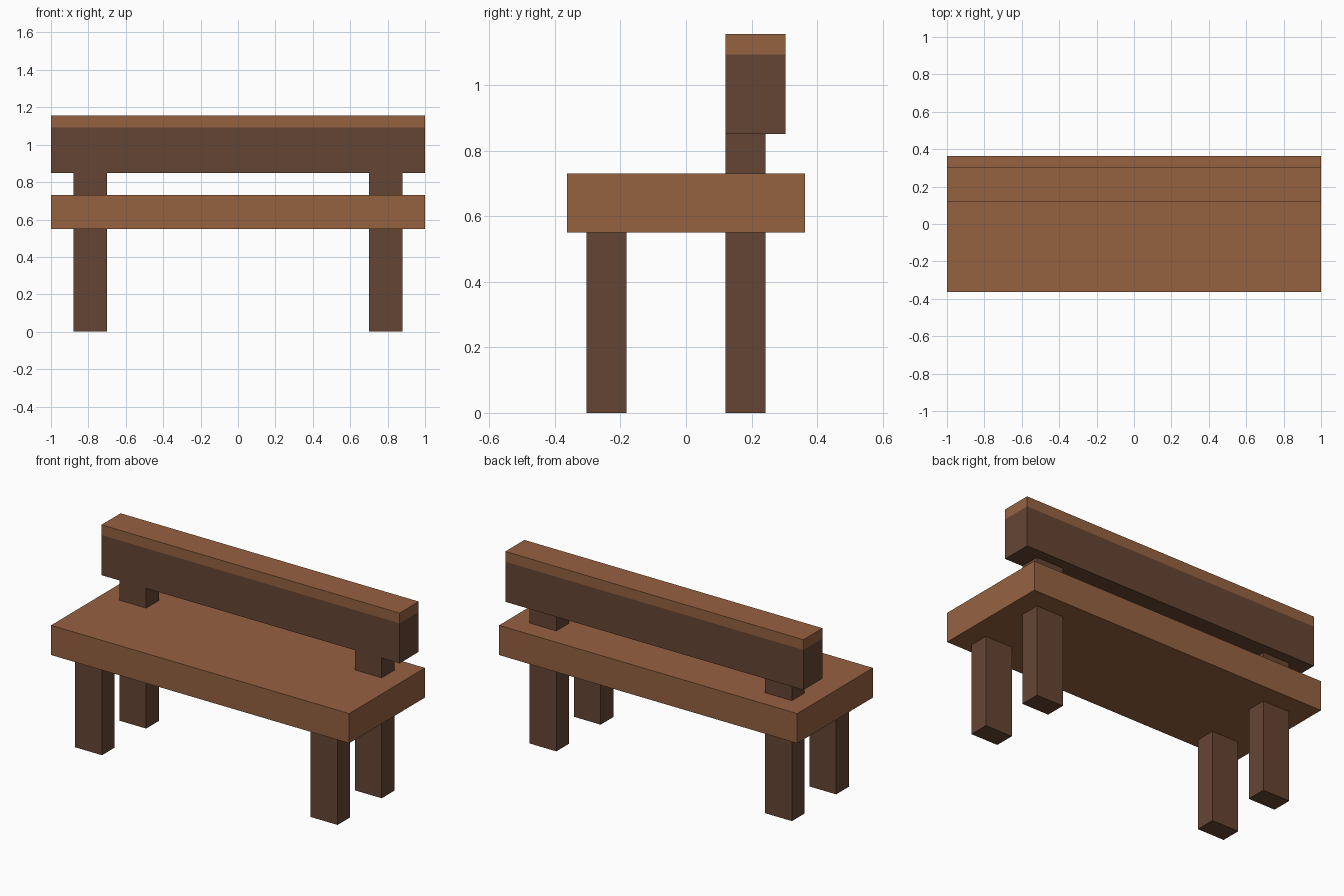
import bpy
import bmesh
from mathutils import Vector

if "Cube" in bpy.data.objects:
    bpy.data.objects.remove(bpy.data.objects["Cube"], do_unlink=True)


def make_material(name, rgb):
    mat = bpy.data.materials.new(name)
    mat.use_nodes = True
    color = (*rgb, 1.0)
    mat.diffuse_color = color
    mat.node_tree.nodes["Principled BSDF"].inputs["Base Color"].default_value = color
    return mat


light_wood = make_material("light_wood", (0.305, 0.122, 0.053))
dark_wood = make_material("dark_wood", (0.130, 0.060, 0.034))


def box(name, low, high, materials, split_z=None):
    """Box between two corners; faces above split_z take the second material."""
    low, high = Vector(low), Vector(high)
    center = (low + high) / 2
    size = high - low
    bm = bmesh.new()
    bmesh.ops.create_cube(bm, size=1)
    bmesh.ops.scale(bm, vec=size, verts=bm.verts)
    if split_z is not None:
        cut = split_z - center.z
        bmesh.ops.bisect_plane(bm, geom=bm.verts[:] + bm.edges[:] + bm.faces[:],
                               plane_co=(0, 0, cut), plane_no=(0, 0, 1))
        for face in bm.faces:
            face.material_index = int(face.calc_center_median().z > cut)
    mesh = bpy.data.meshes.new(name)
    bm.to_mesh(mesh)
    bm.free()
    for mat in materials:
        mesh.materials.append(mat)
    obj = bpy.data.objects.new(name, mesh)
    obj.location = center
    bpy.context.collection.objects.link(obj)
    return obj


SEAT_BOTTOM, SEAT_TOP = 0.55, 0.73
BACK_BOTTOM, BACK_TOP = 0.85, 1.155
POST_FRONT = 0.12

# Seat slab
box("seat", (-1, -0.3625, SEAT_BOTTOM), (1, 0.3625, SEAT_TOP), [light_wood])

# Backrest beam with a lighter top band
box("backrest", (-1, POST_FRONT, BACK_BOTTOM), (1, 0.303, BACK_TOP),
    [dark_wood, light_wood], split_z=1.093)

# Legs and backrest posts on both sides
for side, x in (("right", -0.79), ("left", 0.79)):
    x0, x1 = x - 0.09, x + 0.09
    box(f"front_leg_{side}", (x0, -0.303, 0), (x1, -0.182, SEAT_BOTTOM), [dark_wood])
    box(f"back_leg_{side}", (x0, POST_FRONT, 0), (x1, 0.242, SEAT_BOTTOM), [dark_wood])
    box(f"back_post_{side}", (x0, POST_FRONT, SEAT_TOP), (x1, 0.242, BACK_BOTTOM), [dark_wood])
